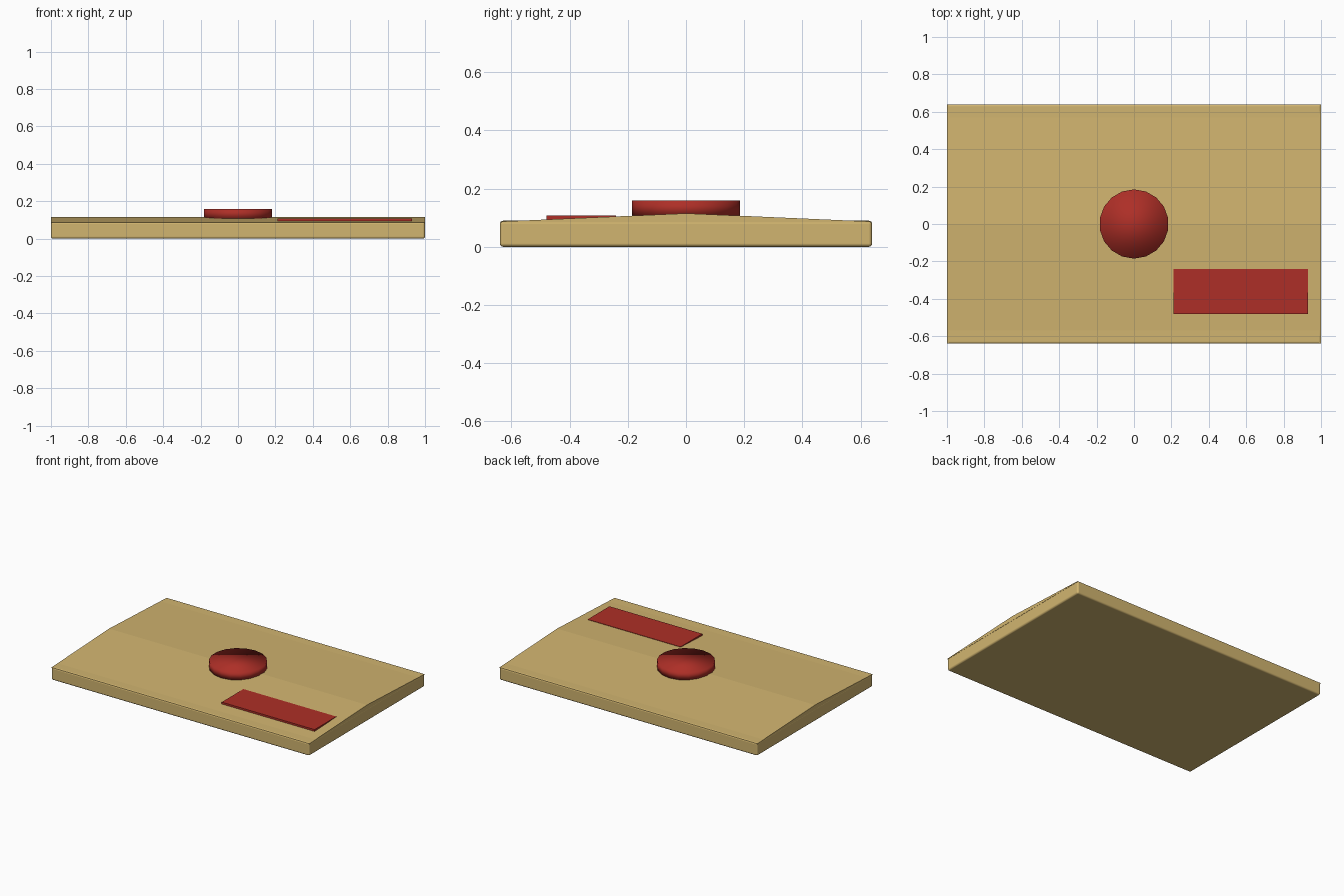
import bpy
import bmesh

cube = bpy.data.objects.get("Cube")
if cube:
    bpy.data.objects.remove(cube, do_unlink=True)


def make_material(name, color):
    mat = bpy.data.materials.new(name)
    mat.use_nodes = True
    mat.diffuse_color = color
    mat.node_tree.nodes["Principled BSDF"].inputs["Base Color"].default_value = color
    return mat


def add_object(name, bm, mat):
    bmesh.ops.recalc_face_normals(bm, faces=bm.faces)
    mesh = bpy.data.meshes.new(name)
    bm.to_mesh(mesh)
    bm.free()
    mesh.materials.append(mat)
    obj = bpy.data.objects.new(name, mesh)
    bpy.context.collection.objects.link(obj)
    return obj


def add_box(name, x, y, z, mat):
    """Box spanning the given (low, high) ranges."""
    bm = bmesh.new()
    bmesh.ops.create_cube(bm, size=1)
    for v in bm.verts:
        for i, (low, high) in enumerate((x, y, z)):
            v.co[i] = high if v.co[i] > 0 else low
    return add_object(name, bm, mat)


paper = make_material("tan paper", (0.64, 0.46, 0.16, 1))
wax = make_material("red wax", (0.42, 0.028, 0.02, 1))

# Flat body with softly rounded edges
body = add_box("envelope_body", (-1, 1), (-0.64, 0.64), (0, 0.09), paper)
bevel = body.modifiers.new("rounded edges", "BEVEL")
bevel.width = 0.012
bevel.segments = 3
for poly in body.data.polygons:
    poly.use_smooth = True
bevel.harden_normals = True

# Shallow flap with its ridge along the middle
bm = bmesh.new()
profile = [(-0.638, 0.083), (-0.638, 0.087), (0, 0.115), (0.638, 0.087), (0.638, 0.083)]
end = bm.faces.new([bm.verts.new((-1, y, z)) for y, z in profile])
sweep = bmesh.ops.extrude_face_region(bm, geom=[end])
moved = [g for g in sweep["geom"] if isinstance(g, bmesh.types.BMVert)]
bmesh.ops.translate(bm, verts=moved, vec=(2, 0, 0))
add_object("envelope_flap", bm, paper)

# Round seal, smooth all over
bm = bmesh.new()
bmesh.ops.create_cone(bm, cap_ends=True, segments=18, radius1=0.185,
                      radius2=0.185, depth=0.055)
bmesh.ops.translate(bm, verts=bm.verts, vec=(0, 0, 0.1325))
seal = add_object("wax_seal", bm, wax)
for v in seal.data.vertices:
    # put corners on the front and back, flats on the sides
    x, y, z = v.co
    if abs(max(p.co.y for p in seal.data.vertices) - 0.185) > 0.001:
        break
for poly in seal.data.polygons:
    poly.use_smooth = True

# Address plate
add_box("address_label", (0.21, 0.93), (-0.48, -0.24), (0.088, 0.107), wax)
